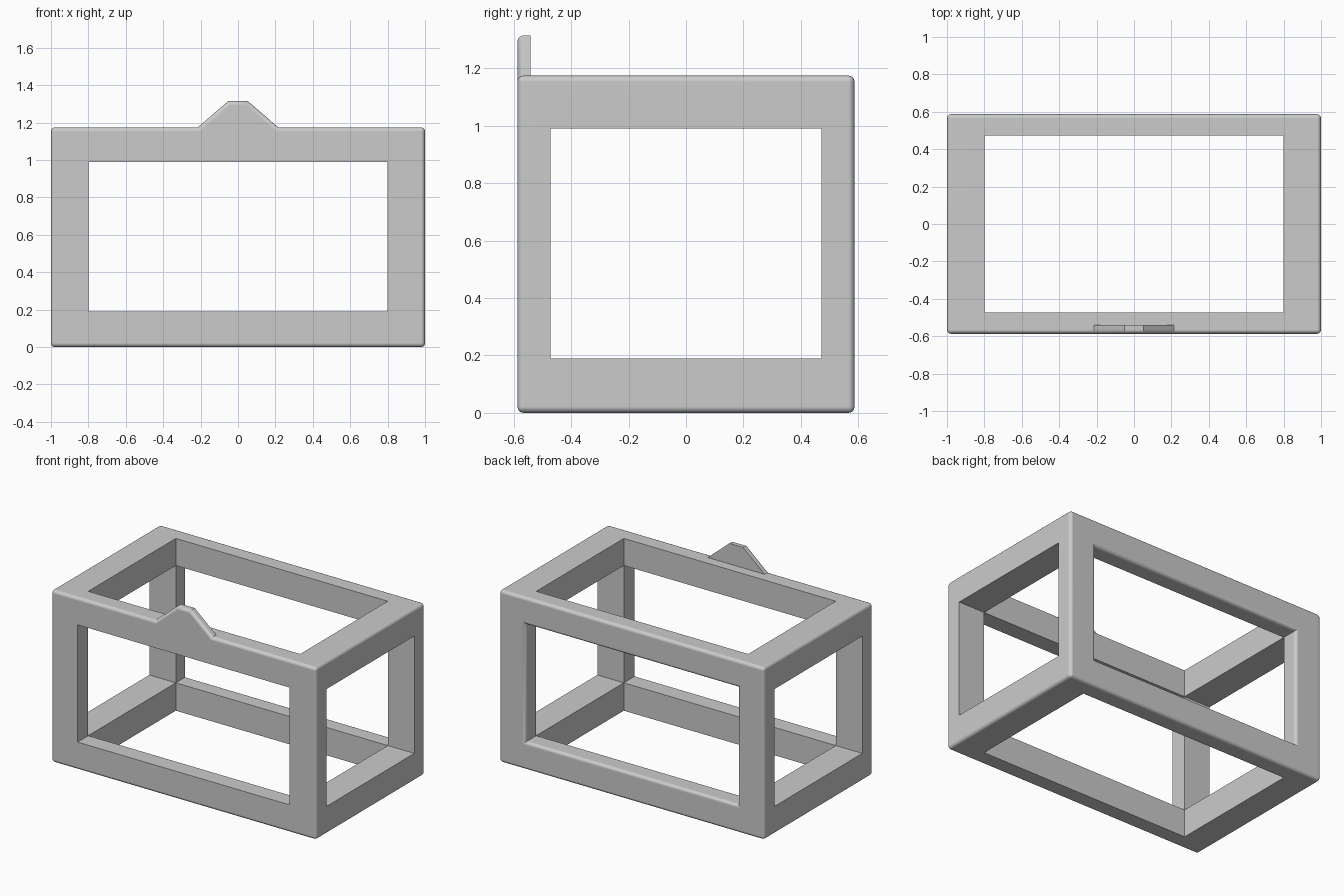
import bpy, bmesh, math
from mathutils import Vector

cube = bpy.data.objects.get("Cube")
if cube:
    bpy.data.objects.remove(cube, do_unlink=True)

X, Y, H = 1.0, 0.587, 1.175        # outer half width, half depth, height
IX, IY, Z0, Z1 = 0.8, 0.472, 0.19, 0.99   # openings
R, TAB_Y = 0.022, -0.541           # edge rounding, back of the lug

grey = bpy.data.materials.new("plain_grey")
grey.use_nodes = True
grey.diffuse_color = (0.6, 0.6, 0.6, 1)
grey.node_tree.nodes["Principled BSDF"].inputs["Base Color"].default_value = (0.6, 0.6, 0.6, 1)


def to_object(bm, name):
    bmesh.ops.recalc_face_normals(bm, faces=bm.faces)
    mesh = bpy.data.meshes.new(name)
    bm.to_mesh(mesh)
    bm.free()
    mesh.materials.append(grey)
    ob = bpy.data.objects.new(name, mesh)
    bpy.context.collection.objects.link(ob)
    return ob


# Solid block with the lug rising from its front wall
bm = bmesh.new()
lug = [(0.215, H), (0.052, 1.315), (-0.052, 1.315), (-0.215, H)]
corners = [(-X, H), (-X, 0), (X, 0), (X, H)]
front_lug = [bm.verts.new((x, -Y, z)) for x, z in lug]
rear_lug = [bm.verts.new((x, TAB_Y, z)) for x, z in lug]
front = [bm.verts.new((x, -Y, z)) for x, z in corners]
back = [bm.verts.new((x, Y, z)) for x, z in corners]
bm.faces.new(front_lug + front)
bm.faces.new(back)
bm.faces.new(rear_lug)
for i in range(3):
    bm.faces.new((front_lug[i], front_lug[i + 1], rear_lug[i + 1], rear_lug[i]))
    bm.faces.new((front[i], front[i + 1], back[i + 1], back[i]))
bm.faces.new((front[0], front_lug[3], rear_lug[3], rear_lug[0],
              front_lug[0], front[3], back[3], back[0]))
bmesh.ops.recalc_face_normals(bm, faces=bm.faces)

# Round the outer edges and the crease behind the lug
sharp = set(rear_lug)
crease = {rear_lug[0], rear_lug[3]}
edges = [e for e in bm.edges if not sharp & set(e.verts) or set(e.verts) == crease]
bmesh.ops.bevel(bm, geom=edges, offset=R, offset_type='OFFSET', segments=5,
                profile=0.5, affect='EDGES', clamp_overlap=False)
frame = to_object(bm, "frame")

# Six-armed cutter for the openings; the back arm flares for a rounded rim
bm = bmesh.new()
bmesh.ops.create_cube(bm, size=1)
mid = Vector((0, 0, (Z0 + Z1) / 2))
for v in bm.verts:
    v.co = Vector((v.co.x * 2 * IX, v.co.y * 2 * IY, v.co.z * (Z1 - Z0))) + mid
bm.normal_update()


def push(face, offset):
    new = bmesh.ops.extrude_face_region(bm, geom=[face])["geom"]
    if face.is_valid:
        bmesh.ops.delete(bm, geom=[face], context='FACES_ONLY')
    bmesh.ops.translate(bm, vec=offset, verts=[g for g in new if isinstance(g, bmesh.types.BMVert)])
    return next(g for g in new if isinstance(g, bmesh.types.BMFace))


for face in list(bm.faces):
    n = face.normal.copy()
    if n.y > 0.5:
        face = push(face, n * (Y - R - IY))
        for k in range(1, 6):
            a, b = math.radians(18 * (k - 1)), math.radians(18 * k)
            face = push(face, n * R * (math.sin(b) - math.sin(a)))
            grow = R * (math.cos(a) - math.cos(b))
            for v in face.verts:
                v.co.x += math.copysign(grow, v.co.x)
                v.co.z += math.copysign(grow, v.co.z - mid.z)
    push(face, n * 0.5)
openings = to_object(bm, "openings_cutter")

# Round eye through the lug
bm = bmesh.new()
bmesh.ops.create_cone(bm, cap_ends=True, segments=40, radius1=0.045, radius2=0.045, depth=0.3)
for v in bm.verts:
    v.co = Vector((v.co.x, v.co.z - Y, v.co.y + 1.25))
eye = to_object(bm, "eye_cutter")

bpy.context.view_layer.objects.active = frame
frame.select_set(True)
for cutter in (openings, eye):
    cutter.hide_render = True
    mod = frame.modifiers.new("cut", 'BOOLEAN')
    mod.operation, mod.solver, mod.object = 'DIFFERENCE', 'EXACT', cutter
    bpy.ops.object.modifier_apply(modifier=mod.name)
    bpy.data.objects.remove(cutter, do_unlink=True)

# Smooth only the rounded edges
bpy.ops.object.shade_smooth_by_angle(angle=math.radians(30))
weighted = frame.modifiers.new("even_normals", 'WEIGHTED_NORMAL')
weighted.keep_sharp = True
